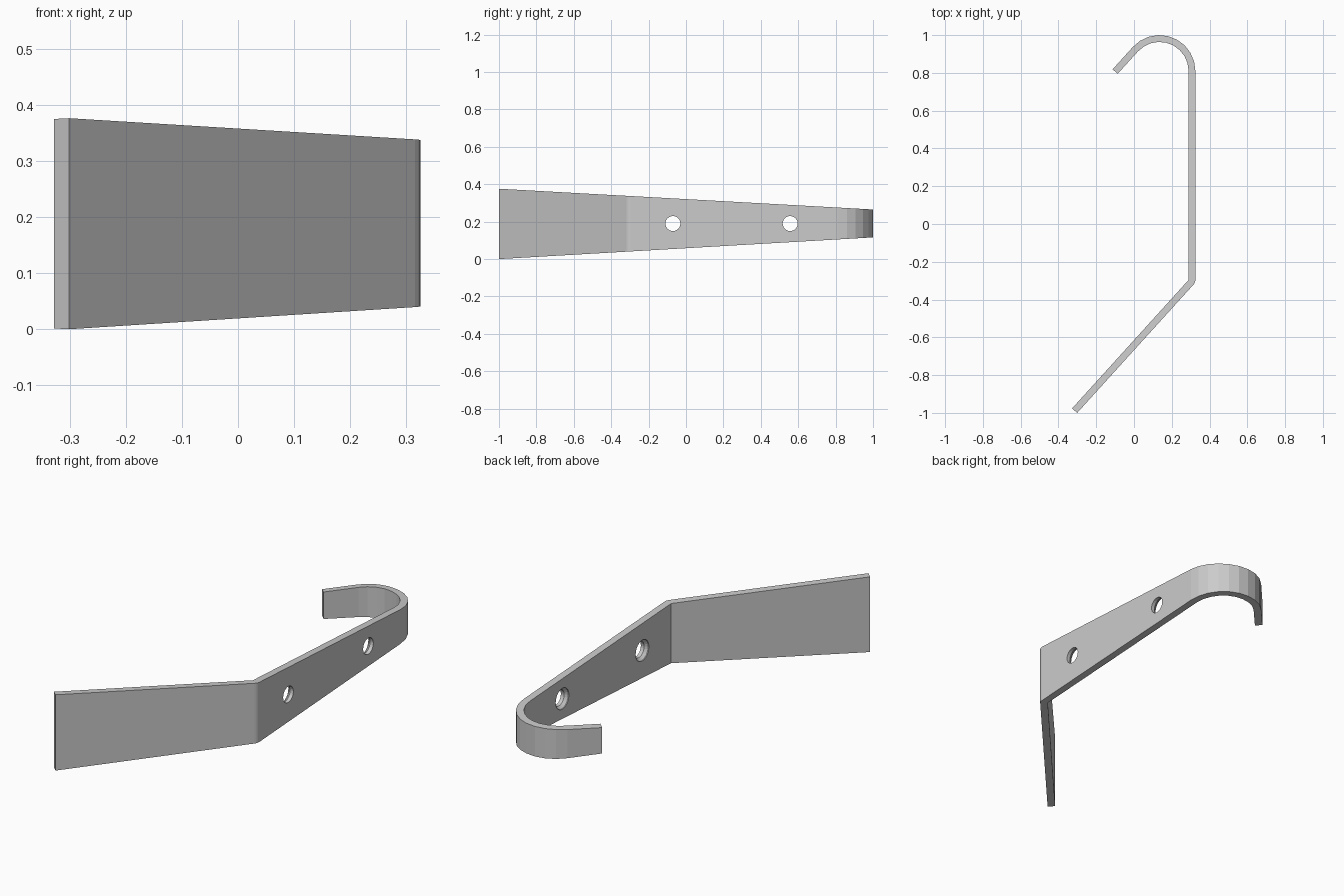
import bpy, bmesh
from math import cos, sin, radians, pi

if "Cube" in bpy.data.objects:
    bpy.data.objects.remove(bpy.data.objects["Cube"])

T = 0.036                       # strip thickness
XO, XI = 0.325, 0.325 - 0.036   # outer and inner face of the straight middle
LEAN = radians(47.8)            # slope of the lower leg and hook tip
D = (cos(LEAN), sin(LEAN))


def make_object(name, bm):
    bmesh.ops.remove_doubles(bm, verts=bm.verts, dist=1e-5)
    bmesh.ops.recalc_face_normals(bm, faces=bm.faces)
    mesh = bpy.data.meshes.new(name)
    bm.to_mesh(mesh)
    bm.free()
    obj = bpy.data.objects.new(name, mesh)
    bpy.context.collection.objects.link(obj)
    return obj


# Stations along the strip: (outer point, inner point, past the hook's apex)
stations = []
BEND = (XI, -0.296)
turn = pi / 2 - LEAN

# lower leg end, then rounded outer bend around a sharp inner corner
for back in (0.918, 0):
    ix, iy = BEND[0] - D[0] * back, BEND[1] - D[1] * back
    stations.append(((ix + T * cos(turn), iy - T * sin(turn)), (ix, iy), False))
for i in (2, 1, 0):
    a = -turn * i / 3
    stations.append(((BEND[0] + T * cos(a), BEND[1] + T * sin(a)), BEND, False))

# hook arc and straight tip
CX, CY, R = 0.135, 0.81, 0.19
N = 9
for i in range(N + 1):
    a = (pi / 2 + LEAN) * i / N
    stations.append(((CX + R * cos(a), CY + R * sin(a)),
                     (CX + (R - T) * cos(a), CY + (R - T) * sin(a)), a > pi / 2))
o, n, _ = stations[-1]
stations.append(((o[0] - D[0] * 0.16, o[1] - D[1] * 0.16),
                 (n[0] - D[0] * 0.16, n[1] - D[1] * 0.16), True))

# Tapered strip lofted through the stations
bm = bmesh.new()
rings = []
for outer, inner, past in stations:
    ring = []
    for (x, y), apex, flip in ((outer, CY + R, False), (inner, CY + R - T, True)):
        s = (2 * apex - y if past else y) + 1
        zs = [0.058 * s, 0.376 - 0.0555 * s]
        ring += [bm.verts.new((x, y, z)) for z in (zs[::-1] if flip else zs)]
    rings.append(ring)
low = min(v.co.z for v in bm.verts)
for v in bm.verts:
    v.co.z -= low
for a, b in zip(rings, rings[1:]):
    for k in range(4):
        m = (k + 1) % 4
        quad = [a[k], a[m], b[m], b[k]]
        # the inner corner is shared by the bend stations
        pts = []
        for v in quad:
            if all((v.co - p.co).length > 1e-5 for p in pts):
                pts.append(v)
        if len(pts) > 2:
            bm.faces.new(pts)
bm.faces.new(rings[0])
bm.faces.new(rings[-1])
strip = make_object("hook_strip", bm)

# Countersunk screw hole cutters
bm = bmesh.new()
SEG = 24
for y in (-0.07, 0.557):
    loops = [[bm.verts.new((x, y + r * cos(2 * pi * i / SEG), 0.19 + r * sin(2 * pi * i / SEG)))
              for i in range(SEG)]
             for x, r in ((0.26, 0.052), (XI + 0.004, 0.052), (XI + 0.018, 0.04), (0.36, 0.04))]
    for a, b in zip(loops, loops[1:]):
        for i in range(SEG):
            j = (i + 1) % SEG
            bm.faces.new((a[i], a[j], b[j], b[i]))
    bm.faces.new(loops[0])
    bm.faces.new(loops[-1])
cutter = make_object("screw_hole_cutter", bm)
cutter.hide_render = True

mod = strip.modifiers.new("screw_holes", 'BOOLEAN')
mod.operation = 'DIFFERENCE'
mod.solver = 'EXACT'
mod.object = cutter
bpy.context.view_layer.objects.active = strip
strip.select_set(True)
bpy.ops.object.modifier_apply(modifier=mod.name)
bpy.data.objects.remove(cutter, do_unlink=True)
